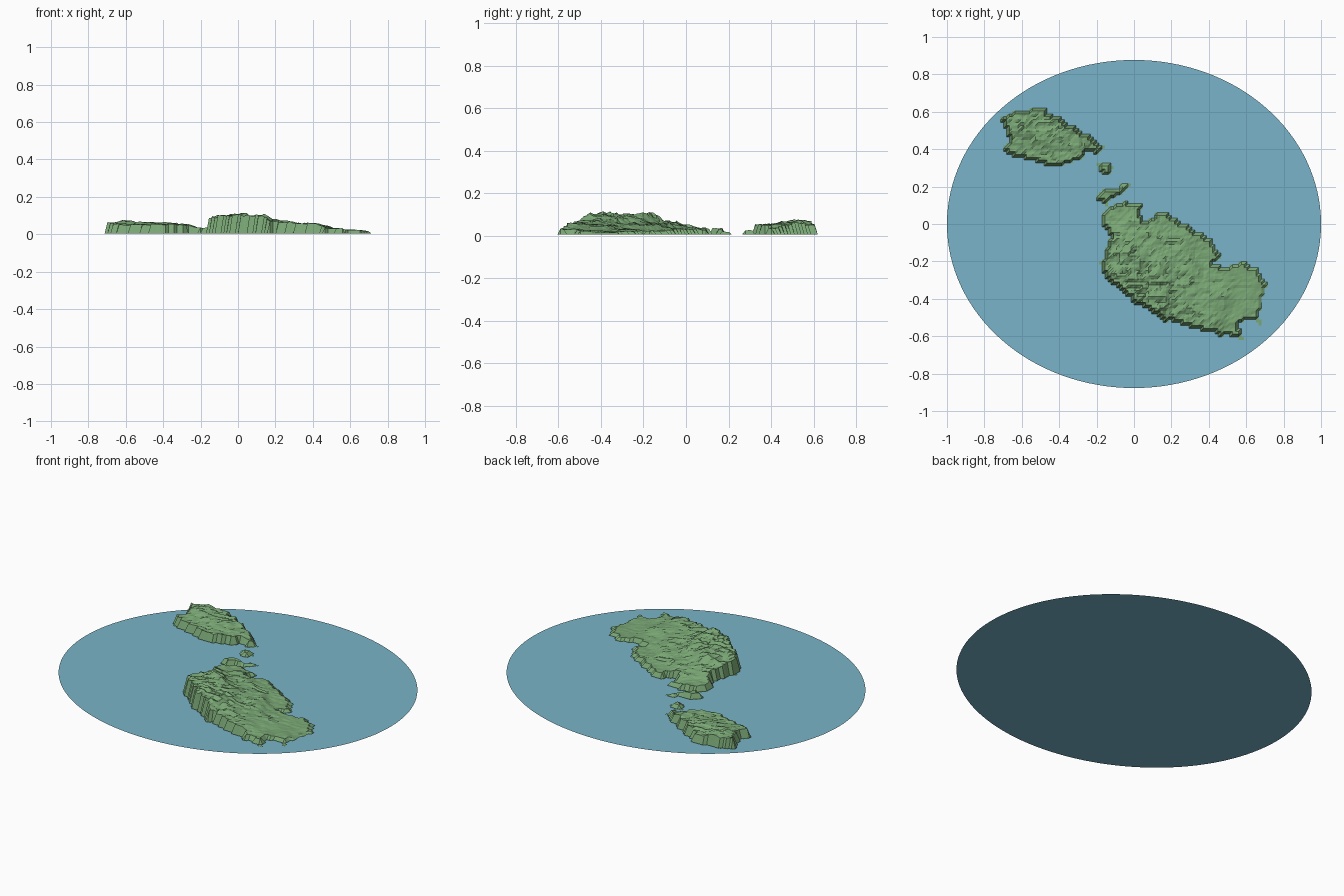
import bpy, bmesh, math
from mathutils import Vector, noise

cube = bpy.data.objects.get("Cube")
if cube:
    bpy.data.objects.remove(cube)

STEP = 0.0155   # terrain cell size
BASE = 0.005    # shoreline height


def make_material(name, rgb):
    mat = bpy.data.materials.new(name)
    mat.use_nodes = True
    colour = (*rgb, 1.0)
    mat.diffuse_color = colour
    mat.node_tree.nodes["Principled BSDF"].inputs["Base Color"].default_value = colour
    return mat


def finish(name, bm, mat):
    mesh = bpy.data.meshes.new(name)
    bm.to_mesh(mesh)
    bm.free()
    mesh.materials.append(mat)
    obj = bpy.data.objects.new(name, mesh)
    bpy.context.collection.objects.link(obj)
    return obj


def inside(x, y, outline):
    """Even-odd test of a point against a closed outline."""
    hit = False
    for (ax, ay), (bx, by) in zip(outline, outline[1:] + outline[:1]):
        if (ay > y) != (by > y) and x < ax + (y - ay) * (bx - ax) / (by - ay):
            hit = not hit
    return hit


def ground_height(x, y, peaks):
    """Blend the spot heights, then roughen with east-west ridges."""
    total = weight = 0.0
    for px, py, h in peaks:
        w = 1 / ((x - px) ** 2 + (y - py) ** 2 + 0.001) ** 2
        total += w * h
        weight += w
    h = total / weight
    ridges = noise.noise(Vector((x * 14, y * 30, 3)))
    rough = noise.noise(Vector((x * 45, y * 60, 7)))
    return max(BASE + 0.003, h * (1 + 0.16 * ridges + 0.13 * rough))


def make_island(name, outline, peaks, mat):
    # Keep grid cells whose centre falls inside the ragged coast
    cells = set()
    n = int(1 / STEP)
    for i in range(-n, n):
        for j in range(-n, n):
            x, y = (i + 0.5) * STEP, (j + 0.5) * STEP
            wob = noise.noise_vector(Vector((x * 25, y * 25, 1))) * 0.016
            if inside(x + wob.x, y + wob.y, outline):
                cells.add((i, j))

    bm = bmesh.new()
    verts = {}

    def corner(i, j):
        if (i, j) not in verts:
            x, y = i * STEP, j * STEP
            around = [(i, j), (i - 1, j), (i, j - 1), (i - 1, j - 1)]
            inland = all(c in cells for c in around)
            z = ground_height(x, y, peaks) if inland else BASE
            verts[i, j] = bm.verts.new((x, y, z))
        return verts[i, j]

    for i, j in sorted(cells):
        a, b = corner(i, j), corner(i + 1, j)
        c, d = corner(i + 1, j + 1), corner(i, j + 1)
        bm.faces.new((a, b, c))
        bm.faces.new((a, c, d))
    return finish(name, bm, mat)


sea_blue = make_material("sea blue", (0.19, 0.456, 0.578))
land_green = make_material("land green", (0.195, 0.39, 0.18))

# Sea: a flat oval sheet
bm = bmesh.new()
bmesh.ops.create_circle(bm, cap_ends=True, segments=128, radius=1)
bmesh.ops.scale(bm, vec=(1, 0.877, 1), verts=bm.verts)
bmesh.ops.recalc_face_normals(bm, faces=bm.faces)
for face in bm.faces:
    if face.normal.z < 0:
        face.normal_flip()
finish("sea", bm, sea_blue)

# Large island: cliffs on the southwest, sloping down to the northeast
main_coast = [
    (-.16, .08), (-.05, .12), (.06, .1), (.02, .04), (.06, .01), (.15, .07),
    (.23, .03), (.33, -.03), (.43, -.1), (.47, -.17), (.42, -.21), (.49, -.24),
    (.55, -.2), (.65, -.22), (.71, -.33), (.68, -.4), (.67, -.54), (.61, -.5),
    (.56, -.54), (.59, -.61), (.47, -.6), (.35, -.56), (.15, -.51), (0, -.42),
    (-.13, -.32), (-.18, -.21), (-.15, -.12), (-.12, -.06), (-.17, 0)]
main_peaks = [
    (-.15, -.2, .08), (-.1, -.3, .1), (0, -.38, .105), (.1, -.45, .1),
    (.22, -.5, .068), (.36, -.53, .058), (.55, -.58, .03), (-.02, -.2, .102),
    (.1, -.3, .088), (.1, -.1, .056), (.25, -.25, .055), (.4, -.4, .05),
    (.2, 0, .03), (.4, -.15, .022), (.45, -.27, .03), (.6, -.3, .02),
    (.68, -.4, .014), (.6, -.45, .024), (0, 0, .05), (-.1, .05, .035),
    (-.13, -.08, .065), (.03, .09, .025)]
make_island("main_island", main_coast, main_peaks, land_green)

# Narrow spit just north of the large island
spit_coast = [(-.21, .13), (-.16, .19), (-.09, .19), (-.04, .24), (-.01, .2),
              (-.07, .16), (-.12, .13), (-.15, .1)]
make_island("north_spit", spit_coast, [(-.15, .15, .035), (-.05, .2, .018)], land_green)

# Islet in the channel
islet_coast = [(-.2, .33), (-.12, .33), (-.11, .28), (-.18, .27)]
make_island("channel_islet", islet_coast, [(-.15, .3, .025)], land_green)

# Northwest island
west_coast = [
    (-.7, .57), (-.62, .61), (-.48, .62), (-.41, .57), (-.32, .52), (-.24, .47),
    (-.15, .41), (-.19, .38), (-.26, .4), (-.3, .34), (-.42, .31), (-.55, .34),
    (-.7, .39), (-.67, .45), (-.7, .53)]
west_peaks = [
    (-.67, .55, .06), (-.6, .53, .073), (-.66, .42, .055), (-.5, .57, .05),
    (-.5, .48, .064), (-.4, .5, .06), (-.4, .36, .05), (-.3, .45, .055),
    (-.3, .38, .05), (-.2, .41, .035), (-.55, .38, .05)]
make_island("northwest_island", west_coast, west_peaks, land_green)
